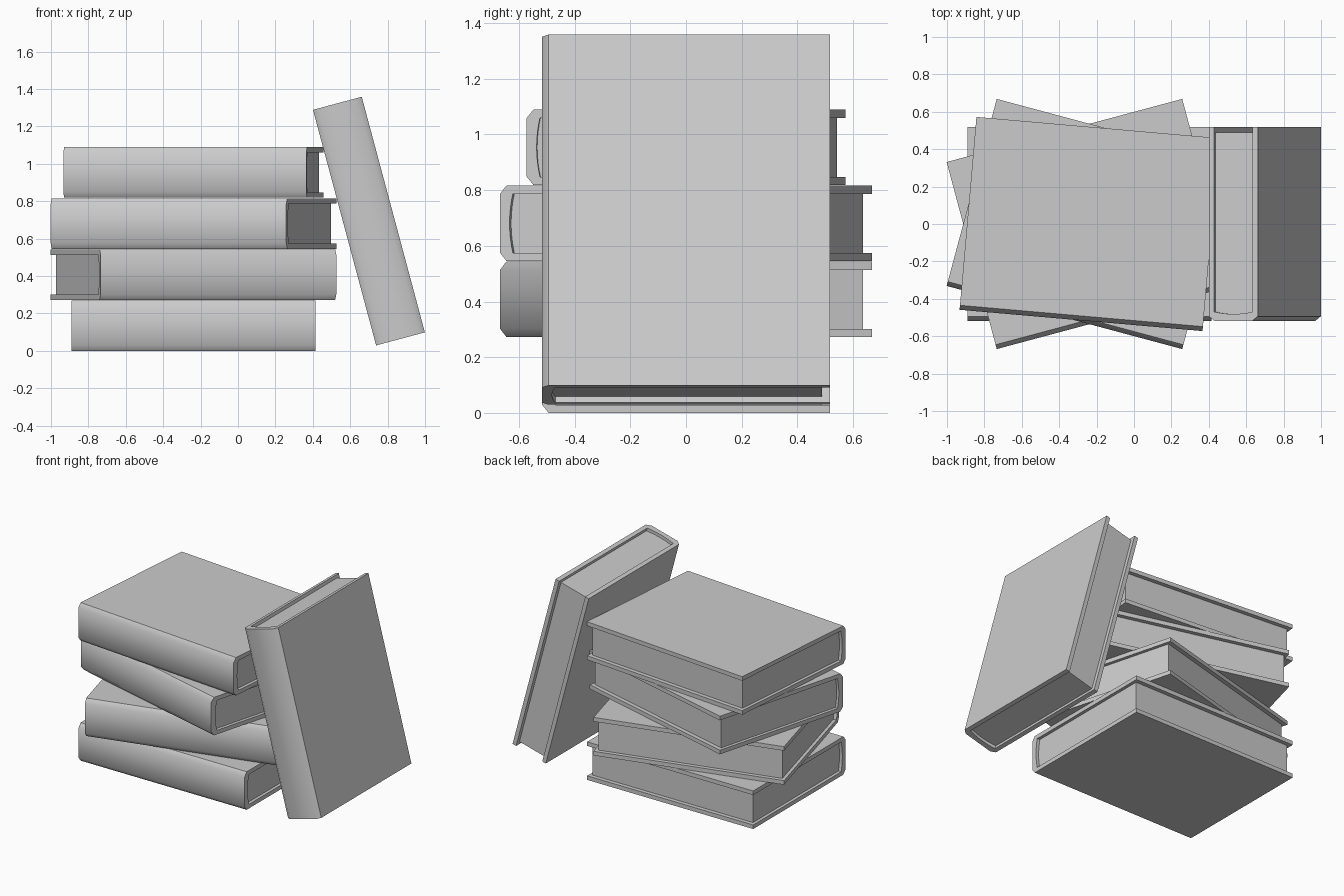
import bpy
import bmesh
import math
from mathutils import Matrix

cube = bpy.data.objects.get("Cube")
if cube:
    bpy.data.objects.remove(cube, do_unlink=True)

LENGTH, DEPTH, THICK = 1.304, 1.035, 0.27
BOARD = 0.029            # cover board thickness
END_INSET = 0.022        # pages set back from the cover ends
FORE_INSET = 0.029       # pages set back from the fore edge

grey = bpy.data.materials.new("light grey")
grey.use_nodes = True
grey.diffuse_color = (0.6, 0.6, 0.6, 1)
grey.node_tree.nodes["Principled BSDF"].inputs["Base Color"].default_value = grey.diffuse_color

FRONT, BACK = -DEPTH / 2, DEPTH / 2
HALF = THICK / 2
INNER = HALF - BOARD


def hollow_curve(steps=8):
    """Gently rounded line between pages and spine, bottom to top."""
    points = []
    for i in range(steps + 1):
        t = 2 * i / steps - 1
        points.append((FRONT + 0.036 + 0.012 * t * t, t * INNER))
    return points


def extrude_profile(name, profile, length, matrix):
    """Solid made by sweeping a (y, z) outline along x."""
    bm = bmesh.new()
    face = bm.faces.new([bm.verts.new((-length / 2, y, z)) for y, z in profile])
    swept = bmesh.ops.extrude_face_region(bm, geom=[face])
    moved = [v for v in swept["geom"] if isinstance(v, bmesh.types.BMVert)]
    bmesh.ops.translate(bm, verts=moved, vec=(length, 0, 0))
    bmesh.ops.recalc_face_normals(bm, faces=bm.faces[:])
    mesh = bpy.data.meshes.new(name)
    bm.to_mesh(mesh)
    bm.free()
    mesh.materials.append(grey)
    obj = bpy.data.objects.new(name, mesh)
    bpy.context.collection.objects.link(obj)
    obj.matrix_world = matrix
    bpy.ops.object.select_all(action="DESELECT")
    obj.select_set(True)
    bpy.context.view_layer.objects.active = obj
    bpy.ops.object.shade_smooth_by_angle(angle=math.radians(45))


def book(name, location, axis, degrees):
    matrix = Matrix.Translation(location) @ Matrix.Rotation(math.radians(degrees), 4, axis)
    curve = hollow_curve()
    # cover: two boards joined by a chamfered spine
    chamfer_y, chamfer_z = FRONT + 0.024, HALF - 0.03
    cover = [(BACK, -HALF), (chamfer_y, -HALF), (FRONT, -chamfer_z),
             (FRONT, chamfer_z), (chamfer_y, HALF), (BACK, HALF),
             (BACK, INNER)] + curve[::-1] + [(BACK, -INNER)]
    extrude_profile(name + "_cover", cover, LENGTH, matrix)
    # page block
    fore = BACK - FORE_INSET
    pages = [(fore, -INNER)] + curve + [(fore, INNER)]
    extrude_profile(name + "_pages", pages, LENGTH - 2 * END_INSET, matrix)


# stacked books, bottom to top
names = ("bottom_book", "second_book", "third_book", "top_book")
for level, (name, turn) in enumerate(zip(names, (0, 15, -15, -5))):
    book(name, (-0.238, 0, HALF + level * 0.273), "Z", turn)

# book leaning beside the stack
book("leaning_book", (0.70, 0, 0.694), "Y", -105)
